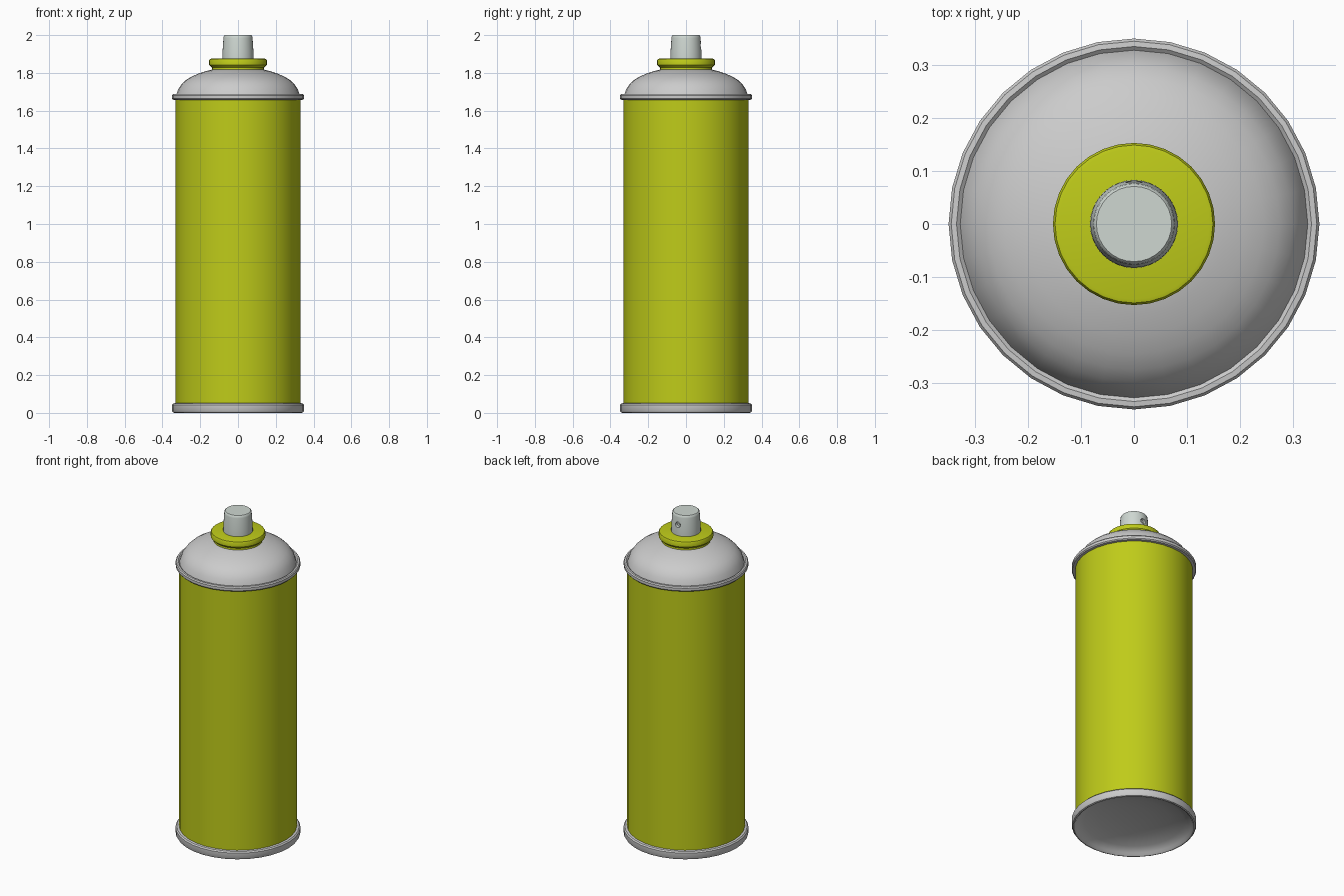
import bpy, bmesh, math
from mathutils import Matrix

if "Cube" in bpy.data.objects:
    bpy.data.objects.remove(bpy.data.objects["Cube"])


def material(name, color):
    m = bpy.data.materials.new(name)
    m.diffuse_color = color
    m.use_nodes = True
    m.node_tree.nodes["Principled BSDF"].inputs["Base Color"].default_value = m.diffuse_color
    return m


def smooth(obj, angle=35):
    bpy.ops.object.select_all(action='DESELECT')
    obj.select_set(True)
    bpy.context.view_layer.objects.active = obj
    bpy.ops.object.shade_smooth_by_angle(angle=math.radians(angle))


def lathe(name, profile, mat=None, sides=32, matrix=None):
    """Revolve (radius, height) points about z; radius 0 makes a pole."""
    bm = bmesh.new()
    verts = [bm.verts.new((r, 0, z)) for r, z in profile]
    edges = [bm.edges.new(p) for p in zip(verts, verts[1:])]
    bmesh.ops.spin(bm, geom=verts + edges, cent=(0, 0, 0), axis=(0, 0, 1),
                   angle=2 * math.pi, steps=sides, use_duplicate=False)
    bmesh.ops.remove_doubles(bm, verts=bm.verts, dist=1e-5)
    bmesh.ops.recalc_face_normals(bm, faces=bm.faces)
    if matrix:
        bm.transform(matrix)
    mesh = bpy.data.meshes.new(name)
    bm.to_mesh(mesh)
    bm.free()
    obj = bpy.data.objects.new(name, mesh)
    bpy.context.collection.objects.link(obj)
    if mat:
        mesh.materials.append(mat)
    smooth(obj)
    return obj


lime = material("lime_paint", (0.52, 0.60, 0.01, 1))
pale = material("pale_plastic", (0.62, 0.68, 0.64, 1))

# Rolled bottom rim with the concave base
lathe("base_rim", [(0.33, 0.052), (0.343, 0.05), (0.35, 0.043), (0.35, 0.012),
                   (0.345, 0.003), (0.338, 0), (0.33, 0.004), (0.322, 0.015),
                   (0.28, 0.035), (0.2, 0.055), (0.1, 0.067), (0, 0.07)])

# Painted cylinder
lathe("can_body", [(0.33, 0.045), (0.33, 1.665)], lime)

# Top rim flowing into the domed shoulder
lathe("shoulder", [(0.33, 1.657), (0.345, 1.658), (0.35, 1.664), (0.35, 1.68),
                   (0.345, 1.687), (0.335, 1.688), (0.328, 1.682), (0.325, 1.69),
                   (0.316, 1.715), (0.298, 1.742), (0.275, 1.763),
                   (0.245, 1.781), (0.21, 1.796), (0.17, 1.809),
                   (0.13, 1.819), (0.06, 1.825), (0, 1.826)])

# Valve collar
lathe("valve_collar", [(0.12, 1.81), (0.138, 1.818), (0.137, 1.828),
                       (0.147, 1.836), (0.153, 1.843), (0.153, 1.866),
                       (0.149, 1.873), (0.142, 1.875), (0, 1.875)], lime)

# Tapered spray button
button = lathe("spray_button", [(0, 1.868), (0.083, 1.868), (0.083, 1.885),
                                (0.082, 1.91), (0.077, 1.985), (0.075, 1.996),
                                (0.071, 2.0), (0, 2.0)], pale)

# Spray hole cut into the back of the button
to_back = Matrix.Translation((0, 0, 1.94)) @ Matrix.Rotation(-math.pi / 2, 4, 'X')
cutter = lathe("hole_cutter", [(0, 0.062), (0.017, 0.062), (0.017, 0.1), (0, 0.1)],
               sides=16, matrix=to_back)
cutter.hide_render = True
mod = button.modifiers.new("spray_hole", 'BOOLEAN')
mod.operation = 'DIFFERENCE'
mod.solver = 'EXACT'
mod.object = cutter
bpy.context.view_layer.objects.active = button
bpy.ops.object.modifier_apply(modifier=mod.name)
bpy.data.objects.remove(cutter)
smooth(button)

# Small insert inside the hole
lathe("spray_insert", [(0, 0.067), (0.005, 0.067), (0.007, 0.065), (0.007, 0.06)],
      pale, sides=12, matrix=to_back)
